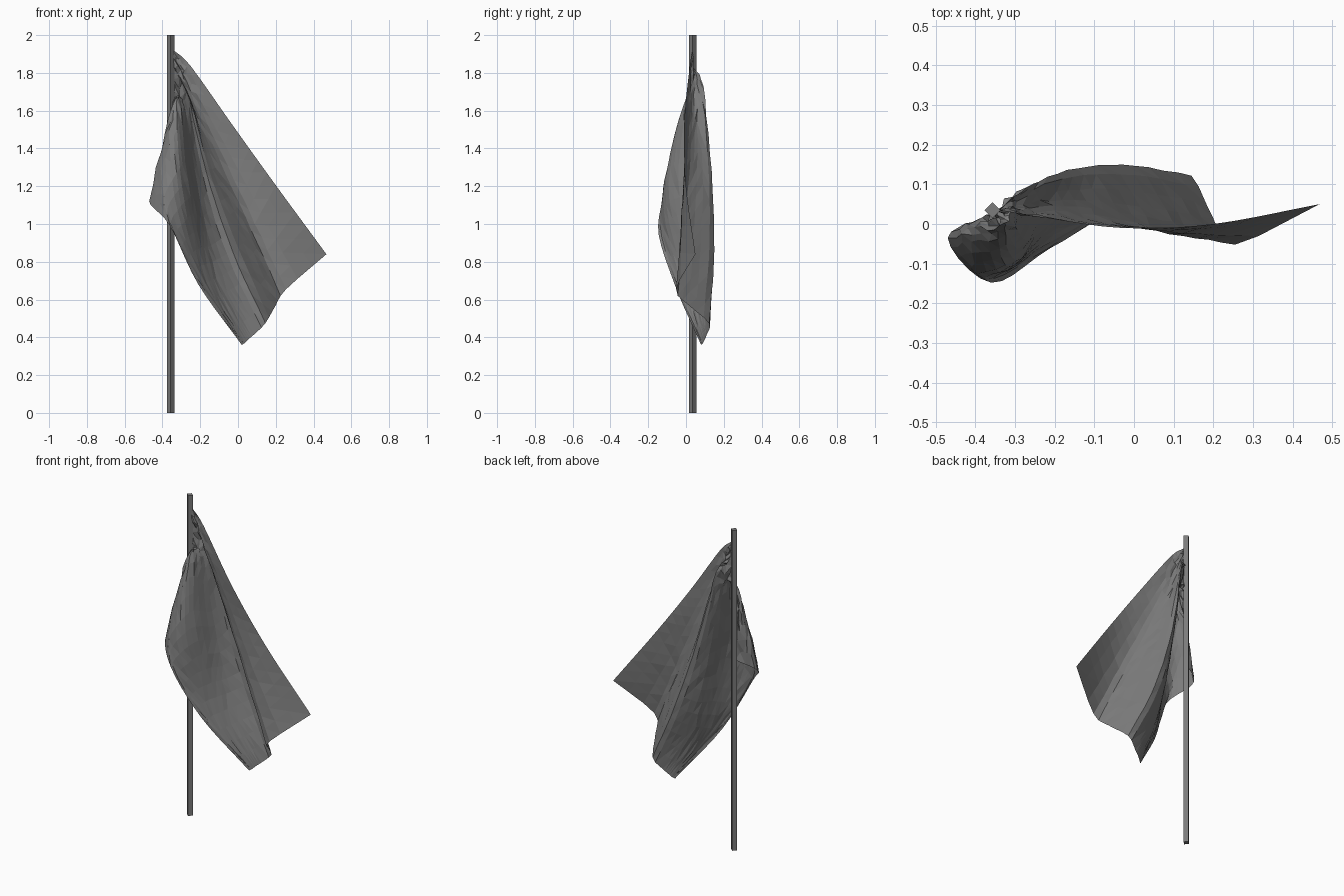
import bpy
import bmesh
import random
from mathutils import Vector

random.seed(4)

default_cube = bpy.data.objects.get("Cube")
if default_cube:
    bpy.data.objects.remove(default_cube, do_unlink=True)


def make_material(name, colour):
    material = bpy.data.materials.new(name)
    material.use_nodes = True
    material.diffuse_color = colour
    material.node_tree.nodes["Principled BSDF"].inputs["Base Color"].default_value = colour
    return material


def spline(points, samples):
    """Sample a smooth curve that passes through all the points."""
    ends = [points[0] * 2 - points[1]] + points + [points[-1] * 2 - points[-2]]
    spans = len(points) - 1
    result = []
    for i in range(samples + 1):
        place = i / samples * spans
        k = min(int(place), spans - 1)
        t = place - k
        a, b, c, d = ends[k:k + 4]
        result.append(0.5 * (2 * b + (c - a) * t
                             + (2 * a - 5 * b + 4 * c - d) * t * t
                             + (3 * b - a - 3 * c + d) * t ** 3))
    return result


grey = make_material("plain grey", (0.2, 0.2, 0.2, 1))

# Pole: a square bar turned edge-on to the front
bpy.ops.mesh.primitive_cylinder_add(vertices=4, radius=0.02, depth=2,
                                    location=(-0.357, 0.035, 1))
pole = bpy.context.object
pole.name = "pole"
pole.data.materials.append(grey)

# Fold lines of the cloth, each running from the pole to the free edge
top_edge = [(-.34, .035, 1.92), (-.25, .02, 1.835), (-.03, -.01, 1.525), (.2, 0, 1.205), (.468, .05, .84)]
outer_bulge = [(-.342, .03, 1.89), (-.25, .025, 1.71), (-.09, .01, 1.38), (.09, -.025, 1), (.255, -.052, .655)]
outer_flank = [(-.344, .032, 1.86), (-.265, .055, 1.68), (-.12, .06, 1.3), (.05, .04, .92), (.2, .015, .57)]
back_ridge = [(-.345, .035, 1.82), (-.275, .088, 1.73), (-.17, .135, 1.28), (-.03, .15, .86), (.145, .122, .475)]
valley = [(-.35, .035, 1.7), (-.28, .06, 1.62), (-.215, .075, 1.2), (-.115, .095, .81), (.085, .11, .415)]
inner_flank = [(-.352, .03, 1.6), (-.312, .005, 1.66), (-.265, -.04, 1.23), (-.165, .03, .79), (.055, .1, .39)]
front_ridge = [(-.355, .02, 1.48), (-.345, -.02, 1.6), (-.315, -.11, 1.18), (-.205, -.03, .77), (.035, .09, .37)]
side_lobe = [(-.357, .025, 1.34), (-.41, -.025, 1.38), (-.375, -.135, 1.08), (-.225, -.065, .74), (.028, .085, .365)]
lower_hem = [(-.357, .025, 1.18), (-.47, -.035, 1.12), (-.36, -.148, .99), (-.21, -.06, .68), (.02, .08, .36)]
folds = [top_edge, outer_bulge, outer_flank, back_ridge, valley,
         inner_flank, front_ridge, side_lobe, lower_hem]

# Cloth: a surface lofted across the fold lines, crumpled near the pole
along, across = 20, 24
lines = [spline([Vector(p) for p in fold], along) for fold in folds]
columns = [spline([line[i] for line in lines], across) for i in range(along + 1)]

bm = bmesh.new()
grid = []
for i, column in enumerate(columns):
    closeness = max(0, 1 - i / along * 2.5)
    row = []
    for j, point in enumerate(column):
        on_border = i in (0, along) or j in (0, across)
        crumple = 0 if on_border else 0.002 + 0.01 * closeness
        shift = Vector([random.uniform(-crumple, crumple) for axis in range(3)])
        row.append(bm.verts.new(point + shift))
    grid.append(row)

for i in range(along):
    for j in range(across):
        bm.faces.new((grid[i][j], grid[i][j + 1], grid[i + 1][j + 1], grid[i + 1][j]))
bmesh.ops.triangulate(bm, faces=bm.faces[:])
bmesh.ops.recalc_face_normals(bm, faces=bm.faces[:])

mesh = bpy.data.meshes.new("flag_cloth")
bm.to_mesh(mesh)
bm.free()
mesh.materials.append(grey)
flag_cloth = bpy.data.objects.new("flag_cloth", mesh)
bpy.context.collection.objects.link(flag_cloth)
